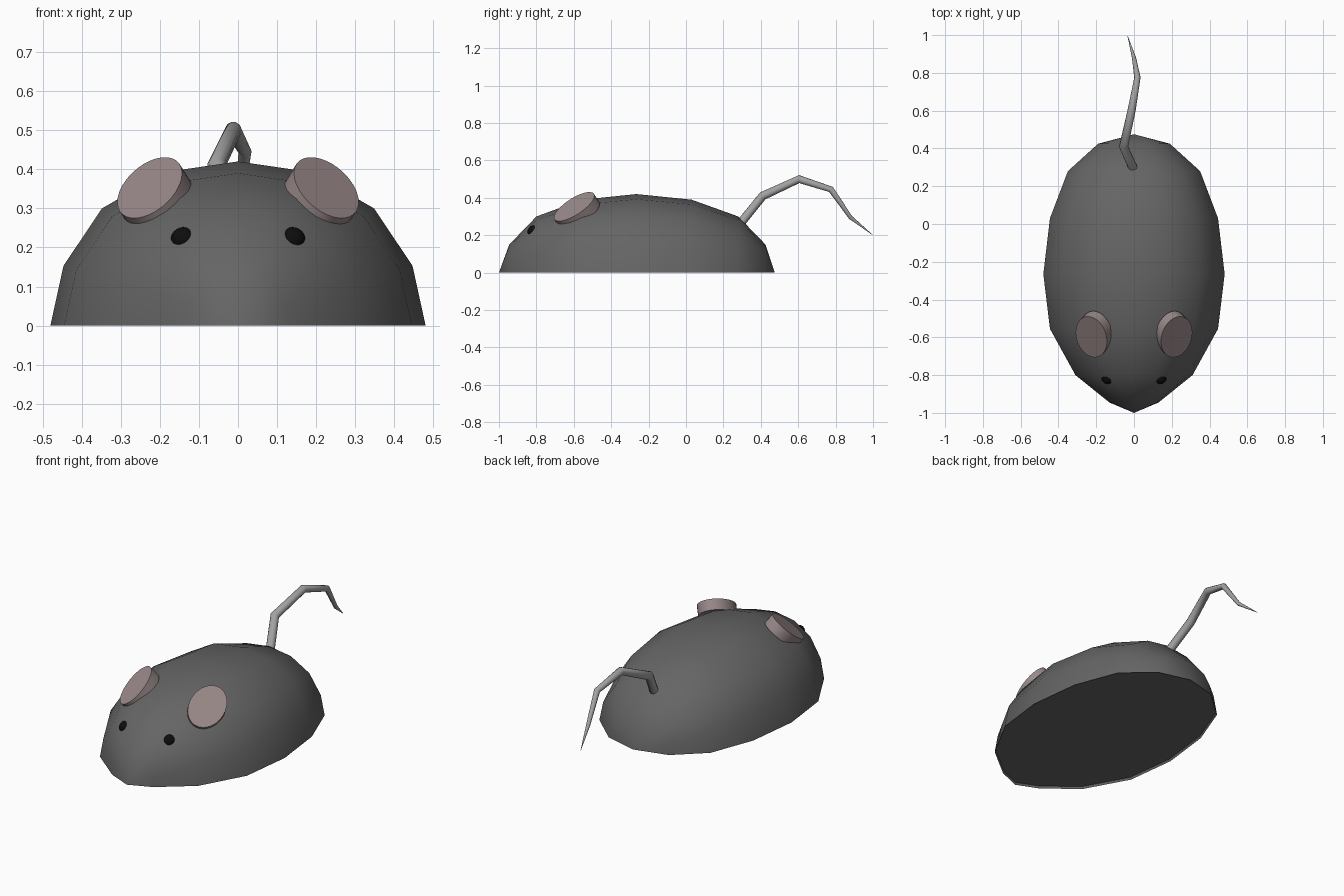
import bpy, bmesh, math
from mathutils import Vector, Matrix

if "Cube" in bpy.data.objects:
    bpy.data.objects.remove(bpy.data.objects["Cube"])


def material(name, r, g, b):
    m = bpy.data.materials.new(name)
    m.diffuse_color = (r, g, b, 1)
    m.use_nodes = True
    m.node_tree.nodes["Principled BSDF"].inputs["Base Color"].default_value = m.diffuse_color
    return m


def add_object(name, bm, mat, angle):
    me = bpy.data.meshes.new(name)
    bmesh.ops.recalc_face_normals(bm, faces=bm.faces[:])
    bm.to_mesh(me)
    bm.free()
    me.polygons.foreach_set("use_smooth", [True] * len(me.polygons))
    me.set_sharp_from_angle(angle=math.radians(angle))
    me.materials.append(mat)
    ob = bpy.data.objects.new(name, me)
    bpy.context.collection.objects.link(ob)
    return ob


dark = material("dark_grey", 0.13, 0.13, 0.13)
light = material("light_grey", 0.36, 0.36, 0.36)
pink = material("dusty_pink", 0.32, 0.25, 0.25)
black = material("black", 0.004, 0.004, 0.004)

# Body: half rings (y, half width, height) along y, pointed at both ends
rings = [(-0.945, 0.13, 0.15), (-0.80, 0.31, 0.30), (-0.555, 0.445, 0.39),
         (-0.265, 0.48, 0.42), (0.03, 0.445, 0.39), (0.28, 0.35, 0.30),
         (0.425, 0.19, 0.15)]
half = [(1, 0), (0.93, 0.365), (0.725, 0.714), (0.39, 0.935), (0, 1)]
section = half + [(-x, z) for x, z in reversed(half[:-1])]

bm = bmesh.new()
nose = bm.verts.new((0, -1, 0))
rump = bm.verts.new((0, 0.475, 0))
loops = [[bm.verts.new((x * w, y, z * h)) for x, z in section] for y, w, h in rings]
for i in range(len(section) - 1):
    bm.faces.new((nose, loops[0][i], loops[0][i + 1]))
    bm.faces.new((rump, loops[-1][i + 1], loops[-1][i]))
    for a, b in zip(loops, loops[1:]):
        bm.faces.new((a[i], b[i], b[i + 1], a[i + 1]))
# Slightly recessed flat underside
under = bm.faces.new([nose] + [l[-1] for l in loops] + [rump] + [l[0] for l in reversed(loops)])
bmesh.ops.recalc_face_normals(bm, faces=bm.faces[:])
bmesh.ops.inset_region(bm, faces=[under], thickness=0.006, depth=-0.012)
add_object("body", bm, dark, 55)

# Ears and eyes, mirrored in x
normal = Vector((0.47, -0.48, 0.74)).normalized()
along = normal.cross(Vector((1, 0, 0))).normalized()
if along.y < 0:
    along = -along
across = along.cross(normal).normalized()
basis = Matrix((across, along, normal)).transposed().to_4x4()
depth = 0.06
for side, s in (("right", 1), ("left", -1)):
    mirror = Matrix.Diagonal((s, 1, 1, 1))

    bm = bmesh.new()
    bmesh.ops.create_cone(bm, cap_ends=True, segments=32, radius1=1, radius2=1, depth=depth)
    centre = Vector((0.226, -0.598, 0.353)) - normal * depth / 2
    bm.transform(mirror @ Matrix.Translation(centre) @ basis
                 @ Matrix.Diagonal((0.094, 0.126, 1, 1)))
    add_object("ear_" + side, bm, pink, 30)

    bm = bmesh.new()
    bmesh.ops.create_uvsphere(bm, u_segments=24, v_segments=12, radius=0.032)
    bm.transform(mirror @ Matrix.Translation((0.14, -0.815, 0.22)))
    add_object("eye_" + side, bm, black, 30)

# Tail: kinked tapering tube
path = [(0.02, 0.24, 0.20, 1), (-0.055, 0.41, 0.41, 1), (-0.012, 0.605, 0.50, 0.9),
        (0.018, 0.775, 0.445, 0.7), (0.0, 0.88, 0.295, 0.45), (-0.035, 1.0, 0.20, 0.02)]
cu = bpy.data.curves.new("tail", "CURVE")
cu.dimensions = "3D"
cu.bevel_depth = 0.024
cu.bevel_resolution = 4
cu.use_fill_caps = True
sp = cu.splines.new("POLY")
sp.points.add(len(path) - 1)
for p, (x, y, z, r) in zip(sp.points, path):
    p.co = (x, y, z, 1)
    p.radius = r
cu.materials.append(light)
bpy.context.collection.objects.link(bpy.data.objects.new("tail", cu))
